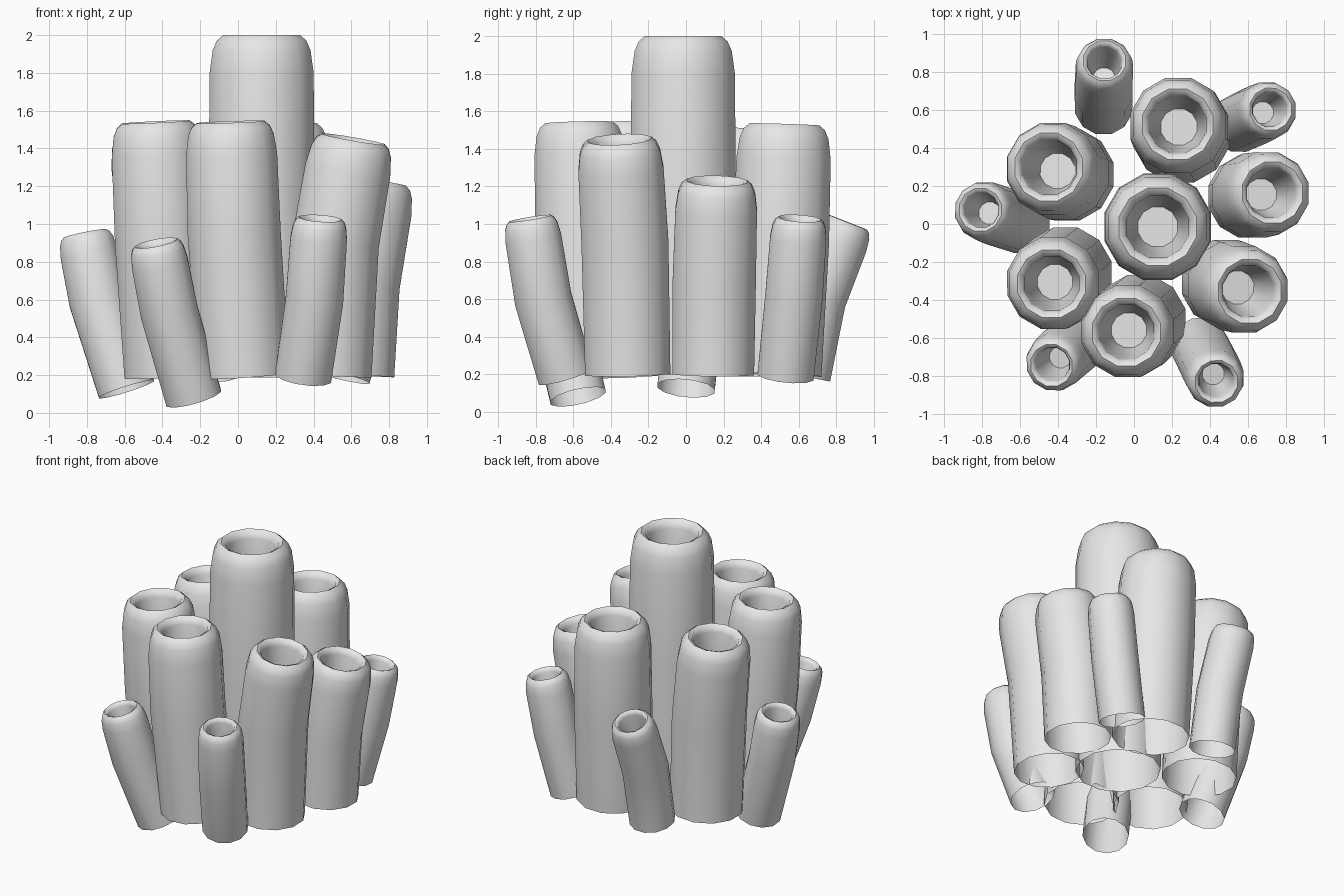
import bpy, bmesh, math
from mathutils import Vector

cube = bpy.data.objects.get("Cube")
if cube:
    bpy.data.objects.remove(cube, do_unlink=True)

# One plain grey for the whole cluster
grey = bpy.data.materials.new("light_grey")
grey.use_nodes = True
color = (0.8, 0.8, 0.8, 1)
grey.diffuse_color = color
grey.node_tree.nodes["Principled BSDF"].inputs["Base Color"].default_value = color

SIDES = 12


def add_ring(bm, center, direction, radius):
    """Ring of vertices square to the given direction."""
    turn = Vector((0, 0, 1)).rotation_difference(direction)
    angles = [2 * math.pi * (i + 0.5) / SIDES for i in range(SIDES)]
    return [bm.verts.new(center + turn @ Vector((math.cos(a), math.sin(a), 0)) * radius)
            for a in angles]


def make_tube(name, r, base, mid, top):
    """Bent tube, open below, with a rounded lip and a tapering blind hole."""
    base, mid, top = Vector(base), Vector(mid), Vector(top)
    low, high = (mid - base).normalized(), (top - mid).normalized()
    bm = bmesh.new()
    rings = [add_ring(bm, base, low, r),
             add_ring(bm, mid, (low + high).normalized(), r * 1.02)]
    # Lip and hole: distance below the rim and width, as shares of the radius
    for drop, width in ((0.7, 1), (0.28, 0.94), (0.1, 0.86), (0, 0.74),
                        (0.05, 0.64), (0.2, 0.59), (0.7, 0.55), (1.6, 0.38)):
        rings.append(add_ring(bm, top - high * drop * r, high, r * width))
    for a, b in zip(rings, rings[1:]):
        for i in range(SIDES):
            j = (i + 1) % SIDES
            bm.faces.new((a[i], a[j], b[j], b[i]))
    bm.faces.new(rings[-1])
    mesh = bpy.data.meshes.new(name)
    bm.to_mesh(mesh)
    bm.free()
    mesh.materials.append(grey)
    obj = bpy.data.objects.new(name, mesh)
    bpy.context.collection.objects.link(obj)
    bpy.ops.object.select_all(action='DESELECT')
    obj.select_set(True)
    bpy.context.view_layer.objects.active = obj
    bpy.ops.object.shade_smooth_by_angle(angle=math.radians(50))


# Tall centre tube
make_tube("center_tube", 0.285, (0.125, -0.015, 0.2), (0.125, -0.015, 1.1), (0.125, -0.015, 2))

# Ring of large tubes
make_tube("back_tube", 0.26, (0.25, 0.47, 0.2), (0.24, 0.505, 0.9), (0.23, 0.525, 1.53))
make_tube("back_right_tube", 0.25, (-0.35, 0.26, 0.2), (-0.38, 0.27, 0.9), (-0.45, 0.3, 1.49))
make_tube("front_right_tube", 0.25, (-0.36, -0.26, 0.2), (-0.405, -0.3, 0.9), (-0.435, -0.315, 1.54))
make_tube("front_tube", 0.25, (0.03, -0.51, 0.2), (-0.02, -0.555, 0.95), (-0.04, -0.57, 1.54))
make_tube("front_left_tube", 0.235, (0.48, -0.31, 0.2), (0.515, -0.325, 0.9), (0.61, -0.355, 1.45))
make_tube("side_left_tube", 0.225, (0.61, 0.145, 0.2), (0.635, 0.15, 0.68), (0.73, 0.165, 1.23))

# Outer small tubes
make_tube("small_side_tube", 0.158, (-0.59, 0, 0.125), (-0.74, 0.05, 0.6), (-0.81, 0.075, 0.95))
make_tube("small_front_right_tube", 0.155, (-0.235, -0.575, 0.08), (-0.365, -0.68, 0.54), (-0.435, -0.745, 0.9))
make_tube("small_front_left_tube", 0.155, (0.345, -0.64, 0.19), (0.405, -0.76, 0.6), (0.435, -0.83, 1.03))
make_tube("small_back_left_tube", 0.155, (0.55, 0.53, 0.19), (0.65, 0.575, 0.62), (0.72, 0.605, 1.03))
make_tube("small_back_tube", 0.155, (-0.16, 0.62, 0.19), (-0.16, 0.7, 0.6), (-0.155, 0.86, 1.01))
